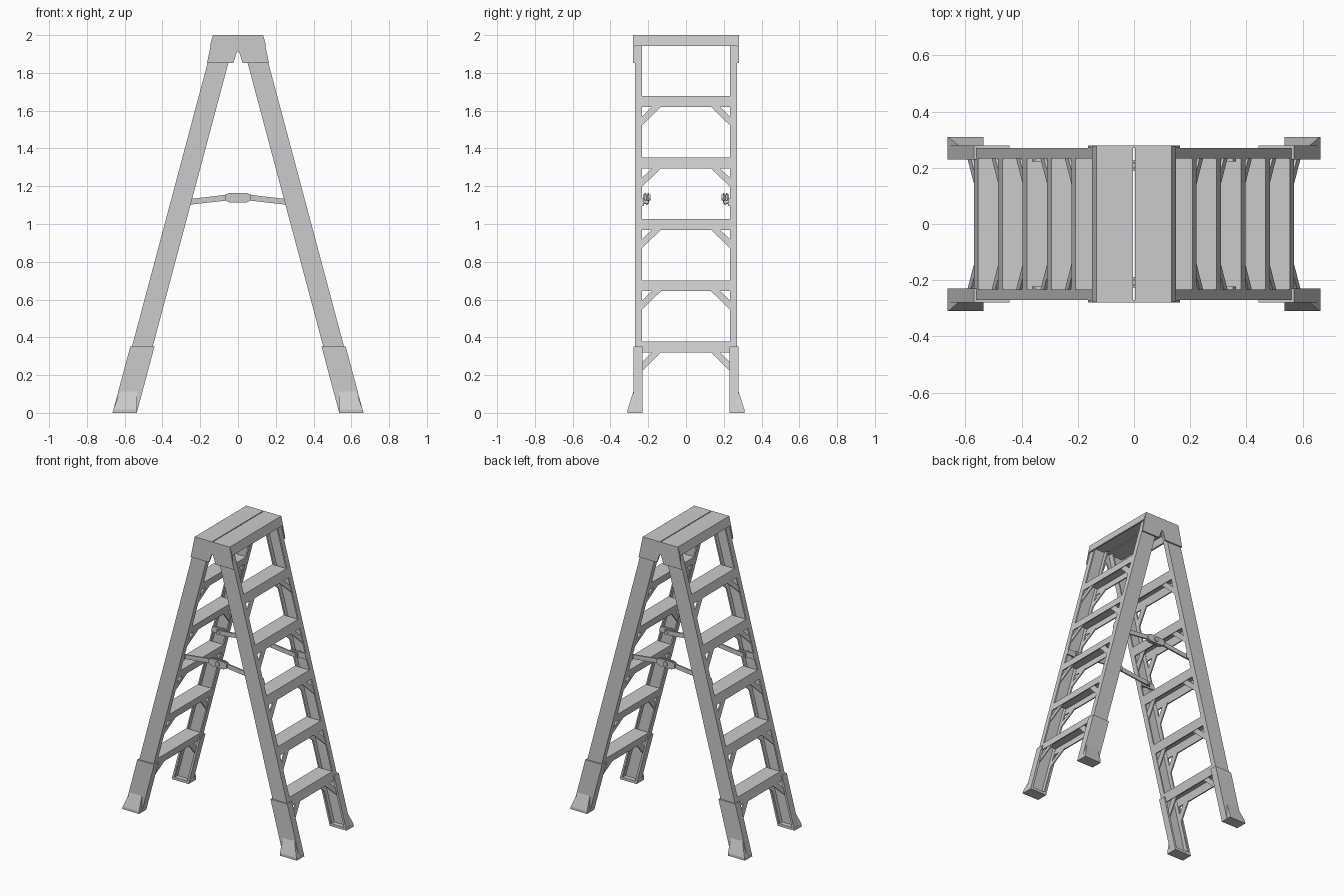
import bpy
import bmesh
import math
from mathutils import Vector

if "Cube" in bpy.data.objects:
    bpy.data.objects.remove(bpy.data.objects["Cube"])

GREY = (0.6, 0.6, 0.6, 1)
metal = bpy.data.materials.new("light grey metal")
metal.use_nodes = True
metal.diffuse_color = GREY
metal.node_tree.nodes["Principled BSDF"].inputs["Base Color"].default_value = GREY

SLOPE = 0.2667


def outer(z):
    return 0.655 - SLOPE * z


def inner(z):
    return 0.545 - SLOPE * z


def finish(name, bm, mirror):
    """Turn a bmesh into an object, mirrored about the centre on the given axes."""
    bmesh.ops.recalc_face_normals(bm, faces=bm.faces)
    mesh = bpy.data.meshes.new(name)
    bm.to_mesh(mesh)
    bm.free()
    mesh.materials.append(metal)
    obj = bpy.data.objects.new(name, mesh)
    bpy.context.collection.objects.link(obj)
    if mirror:
        mod = obj.modifiers.new("mirror", "MIRROR")
        mod.use_axis = ["x" in mirror, "y" in mirror, False]
        mod.use_mirror_merge = False
    return obj


def sweep(name, points, vec, mirror="xy"):
    """Extrude a flat polygon of 3D points along a vector."""
    bm = bmesh.new()
    face = bm.faces.new([bm.verts.new(p) for p in points])
    ext = bmesh.ops.extrude_face_region(bm, geom=[face], use_keep_orig=True)
    moved = [v for v in ext["geom"] if isinstance(v, bmesh.types.BMVert)]
    bmesh.ops.translate(bm, verts=moved, vec=Vector(vec))
    return finish(name, bm, mirror)


def plate(name, profile, y0, y1, mirror="xy"):
    """Extrude an x-z profile from y0 to y1."""
    return sweep(name, [(x, y0, z) for x, z in profile], (0, y1 - y0, 0), mirror)


def leaning(z0, z1, a, b):
    """Slanted strip between two x-of-z functions."""
    return [(a(z0), z0), (b(z0), z0), (b(z1), z1), (a(z1), z1)]


def channel(name, z0, z1, grow, y_in, y_out, t):
    """Open channel leaning with the ladder: outside web and two flanges."""
    def lo(z): return inner(z) - grow
    def hi(z): return outer(z) + grow
    plate(name + "_web", leaning(z0, z1, lo, hi), y_out - t, y_out)
    plate(name + "_outer_flange", leaning(z0, z1, lambda z: hi(z) - t, hi), y_in, y_out - t)
    plate(name + "_inner_flange", leaning(z0, z1, lo, lambda z: lo(z) + t), y_in, y_out - t)


# Side rails and the boots that wrap their lower ends
channel("rail", 0.015, 1.98, 0, 0.233, 0.27, 0.01)
channel("boot", 0, 0.352, 0.009, 0.229, 0.279, 0.013)

# Feet: flat sole with a flared outer wedge
plate("foot_sole", [(0.535, 0), (0.664, 0), (0.66, 0.018), (0.535, 0.018)], 0.229, 0.309)
bm = bmesh.new()
for x, y, z in [(0.535, 0.309, 0.018), (0.66, 0.309, 0.018), (0.535, 0.27, 0.018),
                (0.66, 0.27, 0.018), (0.535, 0.279, 0.112), (0.625, 0.279, 0.112),
                (0.535, 0.27, 0.112), (0.625, 0.27, 0.112)]:
    bm.verts.new((x, y, z))
bmesh.ops.convex_hull(bm, input=bm.verts)
finish("foot_flare", bm, "xy")

# Steps: folded treads, each with diagonal braces at both edges
T = 0.008
for i in range(5):
    top = 0.377 + 0.325 * i
    low = top - 0.058
    under = top - T
    plate(f"step_{i + 1}", [
        (outer(low), low), (outer(top), top), (inner(top), top), (inner(low), low),
        (inner(low) + T, low), (inner(under) + T, under),
        (outer(under) - T, under), (outer(low) - T, low)], -0.233, 0.233, "x")
    for label, edge, shift in (("outer", outer, -0.003), ("inner", inner, 0.003)):
        shape = [(0.236, low - 0.1), (0.236, low - 0.053), (0.175, low + 0.006), (0.127, low + 0.006)]
        sweep(f"step_{i + 1}_{label}_brace",
              [(edge(z) + shift, y, z) for y, z in shape],
              (math.copysign(0.008, shift), 0, 0))

# Top cap: split lid, end skirts and notched side plates
plate("cap_lid", [(0.003, 1.985), (0.137, 1.985), (0.133, 2), (0.003, 2)], -0.27, 0.27, "x")
plate("cap_skirt", [(0.137, 1.942), (0.149, 1.942), (0.133, 2), (0.121, 2)], -0.275, 0.275, "x")
half = [(0.133, 2), (0.164, 1.853), (0.025, 1.853), (0.012, 1.893), (0.005, 1.912)]
plate("cap_side", half + [(-x, z) for x, z in reversed(half)], 0.27, 0.28, "y")

# Folding spreader: arm, hinge plates and pivots
plate("spreader_arm", [(0.305, 1.1), (0.305, 1.132), (0.24, 1.134), (0.06, 1.155),
                       (0.01, 1.155), (0.01, 1.124), (0.06, 1.124), (0.24, 1.104)],
      0.203, 0.213)
hinge = [(0.045, 1.165), (0.068, 1.155), (0.068, 1.125), (0.045, 1.114)]
hinge += [(-x, z) for x, z in reversed(hinge)]
plate("hinge_outer_plate", hinge, 0.213, 0.221, "y")
plate("hinge_inner_plate", hinge, 0.195, 0.203, "y")


def disc(name, x, z, r, y0, y1, mirror):
    """Round pin along y with smooth sides."""
    ring = [(x + r * math.cos(k * math.tau / 20), z + r * math.sin(k * math.tau / 20))
            for k in range(20)]
    obj = plate(name, ring, y0, y1, mirror)
    bpy.ops.object.select_all(action="DESELECT")
    obj.select_set(True)
    bpy.context.view_layer.objects.active = obj
    bpy.ops.object.shade_smooth_by_angle()


disc("hinge_pivot", 0, 1.14, 0.016, 0.189, 0.228, "y")
disc("arm_pivot", 0.29, 1.116, 0.01, 0.198, 0.262, "xy")

# Mounting straps across the rails that carry the spreader arms
plate("spreader_mount", leaning(1.096, 1.136, inner, outer), 0.223, 0.233)
